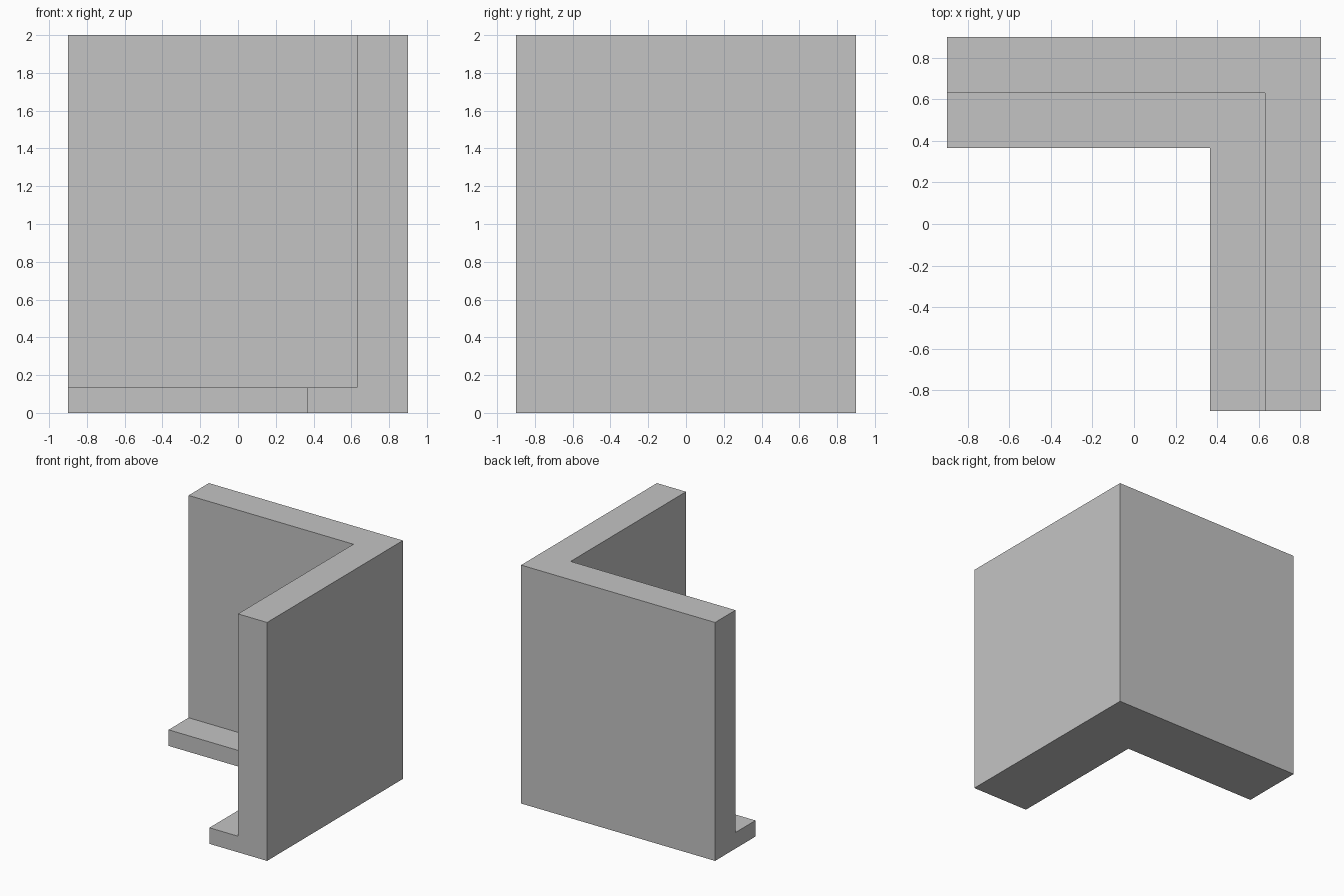
import bpy
import bmesh

cube = bpy.data.objects.get("Cube")
if cube:
    bpy.data.objects.remove(cube, do_unlink=True)

HALF, HEIGHT = 0.9, 2.0
WALL, FOOT, FOOT_HEIGHT = 0.27, 0.535, 0.135


def flat_material(name, colour):
    mat = bpy.data.materials.new(name)
    mat.use_nodes = True
    mat.diffuse_color = colour
    mat.node_tree.nodes["Principled BSDF"].inputs["Base Color"].default_value = colour
    return mat


# Wall and foot section: distance inward from the outer face, height
profile = [(0, 0), (FOOT, 0), (FOOT, FOOT_HEIGHT),
           (WALL, FOOT_HEIGHT), (WALL, HEIGHT), (0, HEIGHT)]

# Section swept along two walls with a mitred corner
bm = bmesh.new()
left_end = [bm.verts.new((-HALF, HALF - d, z)) for d, z in profile]
corner = [bm.verts.new((HALF - d, HALF - d, z)) for d, z in profile]
front_end = [bm.verts.new((HALF - d, -HALF, z)) for d, z in profile]
for ring, following in ((left_end, corner), (corner, front_end)):
    for i in range(len(profile)):
        j = (i + 1) % len(profile)
        bm.faces.new((ring[i], ring[j], following[j], following[i]))
bm.faces.new(left_end)
bm.faces.new(front_end)

# Merge the flat mitre joints and face outward
bmesh.ops.dissolve_limit(bm, angle_limit=0.01, verts=bm.verts[:], edges=bm.edges[:])
bmesh.ops.recalc_face_normals(bm, faces=bm.faces[:])

mesh = bpy.data.meshes.new("corner_wall")
bm.to_mesh(mesh)
bm.free()
mesh.materials.append(flat_material("plain_grey", (0.55, 0.55, 0.55, 1)))
corner_wall = bpy.data.objects.new("corner_wall", mesh)
bpy.context.collection.objects.link(corner_wall)
